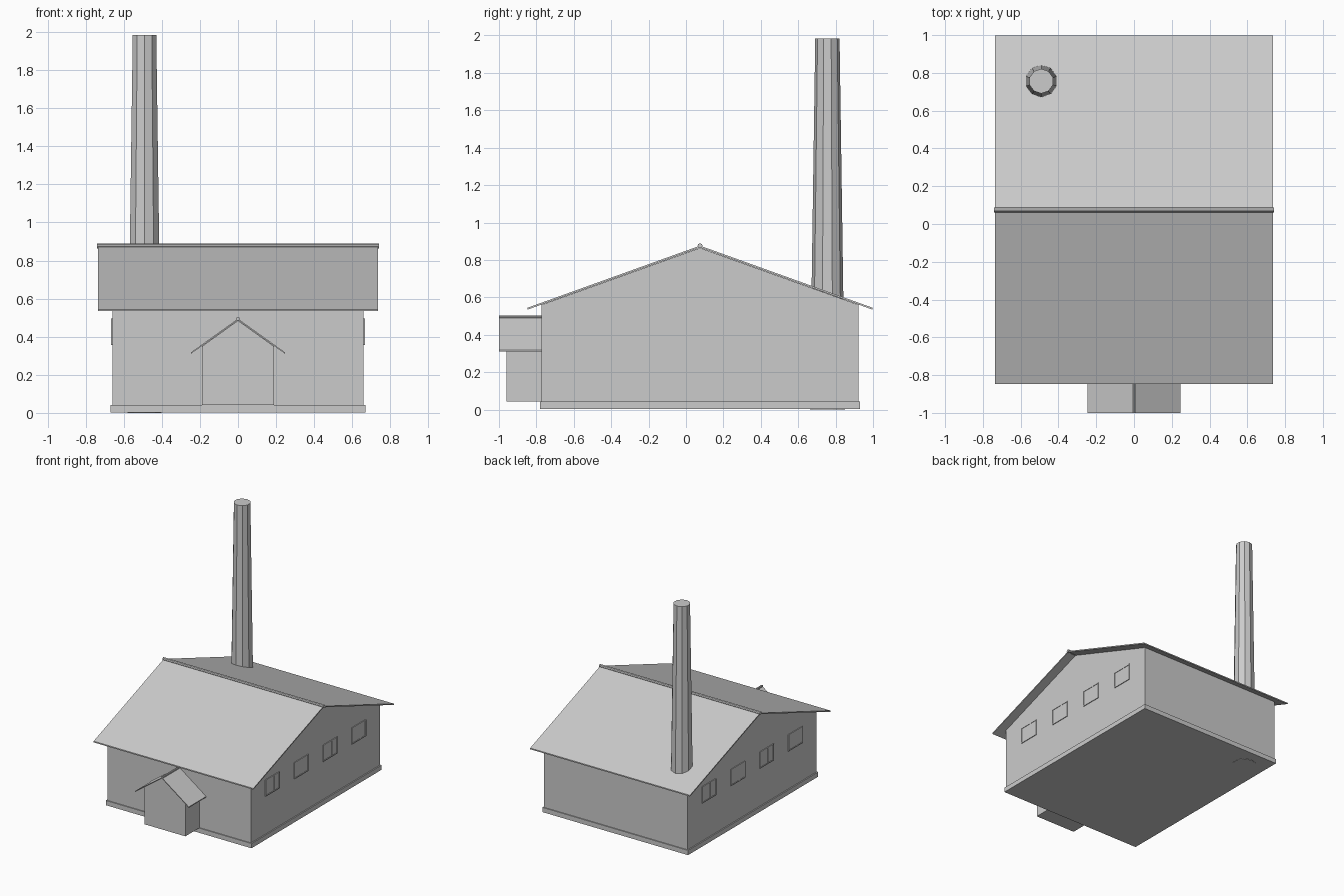
import bpy
import bmesh
from math import pi
from mathutils import Matrix

cube = bpy.data.objects.get("Cube")
if cube:
    bpy.data.objects.remove(cube, do_unlink=True)

# One plain grey for the whole building
GREY = (0.6, 0.6, 0.6, 1)
grey = bpy.data.materials.new("plain_grey")
grey.use_nodes = True
grey.diffuse_color = GREY
grey.node_tree.nodes["Principled BSDF"].inputs["Base Color"].default_value = GREY


def finish(name, bm):
    bmesh.ops.recalc_face_normals(bm, faces=bm.faces)
    mesh = bpy.data.meshes.new(name)
    bm.to_mesh(mesh)
    bm.free()
    mesh.materials.append(grey)
    obj = bpy.data.objects.new(name, mesh)
    bpy.context.collection.objects.link(obj)
    return obj


def add_box(bm, x, y, z):
    """Add a box given (low, high) ranges."""
    size = [hi - lo for lo, hi in (x, y, z)]
    mid = [(hi + lo) / 2 for lo, hi in (x, y, z)]
    bmesh.ops.create_cube(
        bm, size=1, matrix=Matrix.Translation(mid) @ Matrix.Diagonal((*size, 1)))


def prism(name, profile, axis, lo, hi):
    """Extrude an (across, z) profile along the x or y axis."""
    bm = bmesh.new()

    def place(along, across, z):
        return (along, across, z) if axis == "x" else (across, along, z)

    face = bm.faces.new([bm.verts.new(place(lo, a, z)) for a, z in profile])
    geom = bmesh.ops.extrude_face_region(bm, geom=[face])["geom"]
    verts = [v for v in geom if isinstance(v, bmesh.types.BMVert)]
    bmesh.ops.translate(bm, verts=verts, vec=place(hi - lo, 0, 0))
    return finish(name, bm)


def gable(name, axis, lo, hi, mid, half, base, eave, top):
    return prism(name, [(mid - half, base), (mid + half, base), (mid + half, eave),
                        (mid, top), (mid - half, eave)], axis, lo, hi)


def roof(name, axis, lo, hi, mid, half, eave, top, thick):
    return prism(name, [(mid - half, eave), (mid, top), (mid + half, eave),
                        (mid + half, eave + thick), (mid, top + thick),
                        (mid - half, eave + thick)], axis, lo, hi)


def tube(name, r1, r2, length, sides, matrix):
    bm = bmesh.new()
    bmesh.ops.create_cone(bm, cap_ends=True, segments=sides, radius1=r1, radius2=r2,
                          depth=length, matrix=matrix)
    return finish(name, bm)


# Main hall
MID = 0.075
bm = bmesh.new()
add_box(bm, (-0.67, 0.67), (-0.78, 0.93), (0.003, 0.042))
finish("base_slab", bm)
gable("hall_walls", "x", -0.66, 0.66, MID, 0.847, 0.03, 0.56, 0.864)
roof("hall_roof", "x", -0.735, 0.735, MID, 0.923, 0.534, 0.866, 0.01)
tube("hall_ridge_cap", 0.013, 0.013, 1.48, 8,
     Matrix.Translation((0, MID, 0.876)) @ Matrix.Rotation(pi / 2, 4, "Y"))

# Entrance porch
gable("porch_walls", "y", -0.96, -0.76, 0, 0.188, 0.042, 0.35, 0.485)
roof("porch_roof", "y", -1.0, -0.77, 0, 0.247, 0.31, 0.487, 0.008)
tube("porch_ridge_cap", 0.009, 0.009, 0.23, 8,
     Matrix.Translation((0, -0.885, 0.495)) @ Matrix.Rotation(pi / 2, 4, "X"))

# Chimney
tube("chimney", 0.094, 0.065, 1.985, 10, Matrix.Translation((-0.491, 0.756, 0.9925)))

# Side windows: a thin pane with a raised frame and one off-centre bar
W, LOW, HIGH, BAR = 0.0925, 0.357, 0.495, 0.008
for side, label in ((1, "left"), (-1, "right")):
    for i in range(4):
        y = MID + (i - 1.5) * 0.378
        x_pane = sorted((side * 0.655, side * 0.662))
        x_bar = sorted((side * 0.655, side * 0.666))
        bm = bmesh.new()
        add_box(bm, x_pane, (y - W, y + W), (LOW, HIGH))
        for bar_y in (y - W, y + side * 0.02, y + W - BAR):
            add_box(bm, x_bar, (bar_y, bar_y + BAR), (LOW, HIGH))
        for bar_z in (LOW, HIGH - BAR):
            add_box(bm, x_bar, (y - W, y + W), (bar_z, bar_z + BAR))
        finish(f"{label}_window_{i + 1}", bm)
